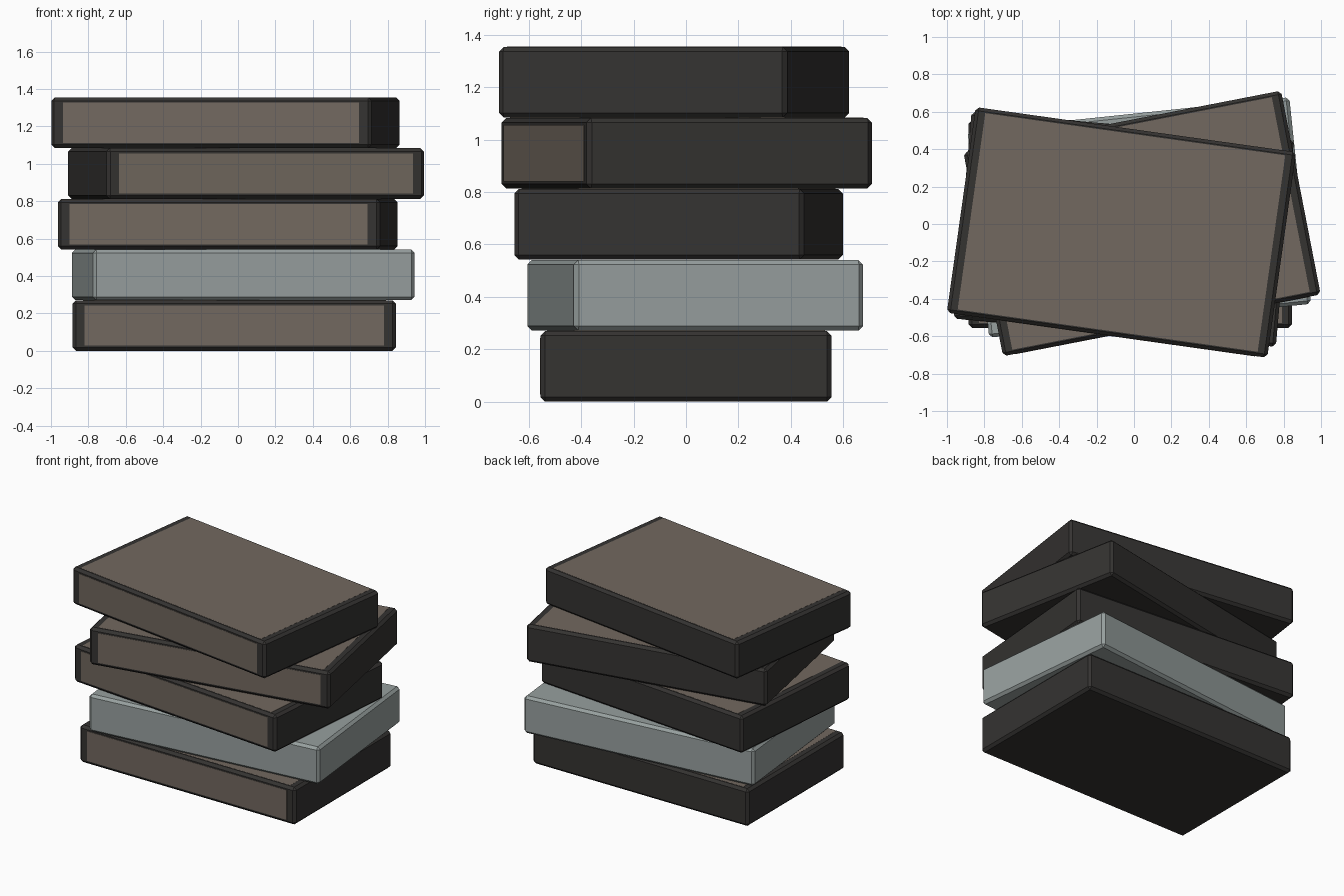
import bpy, bmesh, math
from mathutils import Matrix

if "Cube" in bpy.data.objects:
    bpy.data.objects.remove(bpy.data.objects["Cube"])

W, D, H, BEVEL = 1.73, 1.11, 0.27, 0.018
STEP = 0.271


def material(name, rgb):
    m = bpy.data.materials.new(name)
    m.diffuse_color = (*rgb, 1)
    m.use_nodes = True
    m.node_tree.nodes["Principled BSDF"].inputs["Base Color"].default_value = m.diffuse_color
    return m


dark = material("dark_casing", (0.035, 0.033, 0.031))
tan = material("tan_panel", (0.17, 0.14, 0.115))
grey = material("blue_grey_casing", (0.31, 0.35, 0.345))


def block(name, size, local, centre, angle, mat, bevel=0):
    """Box placed at a local offset inside a turned frame."""
    bm = bmesh.new()
    bmesh.ops.create_cube(bm, size=1, matrix=Matrix.Diagonal((*size, 1)))
    if bevel:
        bmesh.ops.bevel(bm, geom=bm.edges[:], offset=bevel, segments=1,
                        affect='EDGES', profile=0.5)
    me = bpy.data.meshes.new(name)
    bm.to_mesh(me)
    bm.free()
    me.materials.append(mat)
    ob = bpy.data.objects.new(name, me)
    ob.matrix_world = (Matrix.Translation(centre)
                       @ Matrix.Rotation(math.radians(angle), 4, 'Z')
                       @ Matrix.Translation(local))
    bpy.context.collection.objects.link(ob)


# Stack from the bottom up: centre x, centre y, turn in degrees, has panels
stack = [
    (-0.02, 0.0, 0, True),
    (0.028, 0.035, 6, False),
    (-0.055, -0.028, -5, True),
    (0.043, 0.003, 11, True),
    (-0.067, -0.045, -8, True),
]

for i, (x, y, angle, panels) in enumerate(stack, 1):
    centre = (x, y, (i - 1) * STEP + H / 2)
    block(f"box_{i}_casing", (W, D, H), (0, 0, 0), centre, angle,
          dark if panels else grey, BEVEL)
    if panels:
        # Thin panels on the front and the top
        block(f"box_{i}_front_panel", (1.60, 0.01, 0.215),
              (0, -D / 2 + 0.003, 0), centre, angle, tan)
        block(f"box_{i}_top_panel", (1.62, 1.06, 0.01),
              (0, 0, H / 2 - 0.0042), centre, angle, tan)
